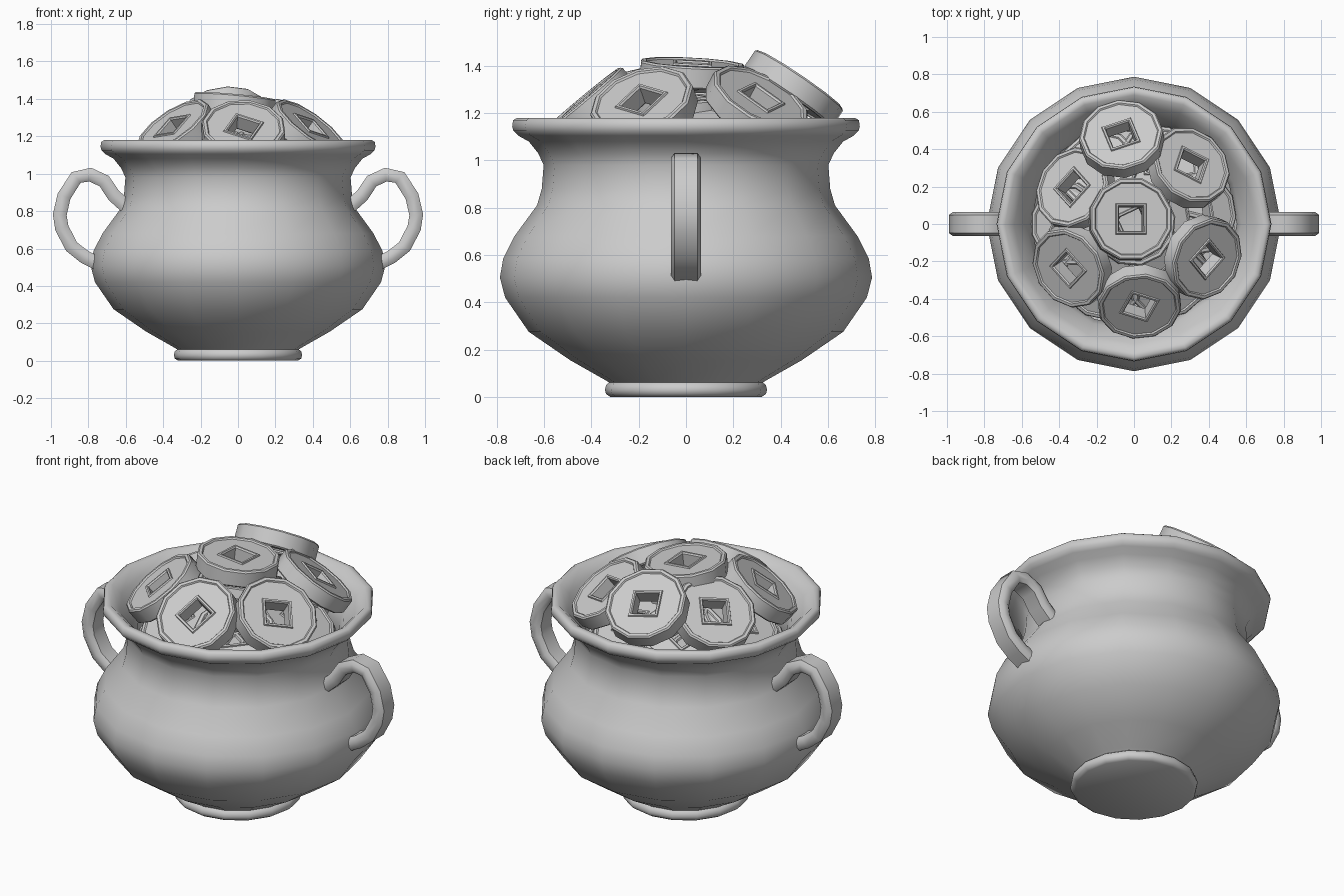
import bpy, bmesh
from math import cos, sin, pi, radians, atan2
from mathutils import Vector, Matrix

if "Cube" in bpy.data.objects:
    bpy.data.objects.remove(bpy.data.objects["Cube"])


def finish(name, bm, angle=35, matrix=None):
    bmesh.ops.recalc_face_normals(bm, faces=bm.faces)
    mesh = bpy.data.meshes.new(name)
    bm.to_mesh(mesh)
    bm.free()
    mesh.shade_smooth()
    mesh.set_sharp_from_angle(angle=radians(angle))
    return place(name, mesh, matrix)


def place(name, mesh, matrix=None):
    obj = bpy.data.objects.new(name, mesh)
    bpy.context.collection.objects.link(obj)
    if matrix is not None:
        obj.matrix_world = matrix
    return obj


def skin(rings, closed=False, caps=False):
    """Bridge equal-length rings of points with quads."""
    bm = bmesh.new()
    vs = [[bm.verts.new(p) for p in ring] for ring in rings]
    n = len(vs[0])
    pairs = list(zip(vs, vs[1:])) + ([(vs[-1], vs[0])] if closed else [])
    for a, b in pairs:
        for i in range(n):
            j = (i + 1) % n
            bm.faces.new((a[i], a[j], b[j], b[i]))
    if caps:
        bm.faces.new(vs[0])
        bm.faces.new(vs[-1])
    return bm


def circle(r, z, n, start=0.0):
    return [(r * cos(start + 2 * pi * i / n), r * sin(start + 2 * pi * i / n), z) for i in range(n)]


def square(h, z):
    """Twelve points round a square, starting at the +x +y corner."""
    corners = [Vector((h, h, z)), Vector((-h, h, z)), Vector((-h, -h, z)), Vector((h, -h, z))]
    return [corners[i // 3].lerp(corners[(i // 3 + 1) % 4], i % 3 / 3) for i in range(12)]


# Pot: 16-sided lathe, outer wall then rim then inner wall
profile = [(0.32, 0.0), (0.338, 0.012), (0.343, 0.03), (0.338, 0.05), (0.325, 0.06),
           (0.34, 0.07), (0.49, 0.155), (0.665, 0.275), (0.765, 0.42), (0.787, 0.505),
           (0.773, 0.585), (0.725, 0.68), (0.63, 0.81), (0.61, 0.88), (0.602, 0.98),
           (0.625, 1.03), (0.665, 1.08), (0.71, 1.105), (0.73, 1.125), (0.735, 1.145),
           (0.731, 1.17), (0.715, 1.18), (0.69, 1.178), (0.64, 1.13), (0.575, 1.04),
           (0.55, 0.97), (0.57, 0.83), (0.72, 0.55), (0.60, 0.29), (0.28, 0.12)]
finish("pot", skin([circle(r, z, 16) for r, z in profile], caps=True), 50)

# Handles: flattened rounded section swept along an ear-shaped path
path = [(0.56, 0.79), (0.665, 0.885), (0.715, 0.96), (0.79, 0.995), (0.865, 0.98), (0.93, 0.88),
        (0.953, 0.78), (0.942, 0.71), (0.89, 0.61), (0.82, 0.555), (0.72, 0.505)]
section = [(-0.064, -0.016), (-0.048, -0.037), (0.048, -0.037), (0.064, -0.016),
           (0.064, 0.016), (0.048, 0.037), (-0.048, 0.037), (-0.064, 0.016)]
for name, side in (("right_handle", 1), ("left_handle", -1)):
    rings = []
    for i, (x, z) in enumerate(path):
        a, b = path[max(i - 1, 0)], path[min(i + 1, len(path) - 1)]
        t = Vector((b[0] - a[0], b[1] - a[1])).normalized()
        rings.append([(side * (x - t.y * v), u, z + t.x * v) for u, v in section])
    finish(name, skin(rings, caps=True), 50)

# Coin: 12-sided disc, raised edge, square hole with a raised border
R, H = 0.226, 0.048
half = [("c", R, H - 0.008), ("c", R - 0.008, H), ("c", R - 0.024, H), ("c", R - 0.03, H - 0.008),
        ("s", 0.083, H - 0.008), ("s", 0.08, H), ("s", 0.07, H), ("s", 0.064, H - 0.008)]


def coin_ring(kind, size, z):
    return circle(size, z, 12, pi / 4) if kind == "c" else square(size, z)


coin_rings = [coin_ring(*p) for p in half] + [coin_ring(k, s, -z) for k, s, z in reversed(half)]
coin_mesh = finish("coin_centre", skin(coin_rings, closed=True), 30).data


def coin_matrix(top, azimuth, tilt, spin):
    """Place the centre of the coin's top face, leaning toward the azimuth."""
    rot = (Matrix.Rotation(azimuth, 4, 'Z') @ Matrix.Rotation(radians(tilt), 4, 'Y')
           @ Matrix.Rotation(radians(spin), 4, 'Z'))
    return Matrix.Translation(top) @ rot @ Matrix.Translation((0, 0, -H))


bpy.data.objects["coin_centre"].matrix_world = coin_matrix((-0.015, 0.028, 1.415), radians(30), 6, -30)

# Outer ring of visible coins: top centre, tilt, in-plane spin
ring = [((-0.07, 0.482, 1.343), 34.5, 12), ((0.31, 0.32, 1.27), 37, 21),
        ((0.395, -0.19, 1.26), 39, -20), ((0.03, -0.445, 1.255), 40, -27),
        ((-0.355, -0.24, 1.26), 39, 10), ((-0.335, 0.2, 1.26), 37, -14)]
for i, (top, tilt, spin) in enumerate(ring):
    place(f"coin_ring_{i + 1}", coin_mesh, coin_matrix(top, atan2(top[1], top[0]), tilt, spin))

# Coins underneath that fill the gaps
place("coin_under_centre", coin_mesh, coin_matrix((0, 0, 1.27), 0, 5, 25))
for i, deg in enumerate((10, 68, 123, 180, 240, 302)):
    a = radians(deg)
    place(f"coin_under_{i + 1}", coin_mesh,
          coin_matrix((0.36 * cos(a), 0.36 * sin(a), 1.13), a, 30, 20 * i))
    b = a + radians(29)
    place(f"coin_deep_{i + 1}", coin_mesh,
          coin_matrix((0.31 * cos(b), 0.31 * sin(b), 1.0), b, 8, 15 * i))
